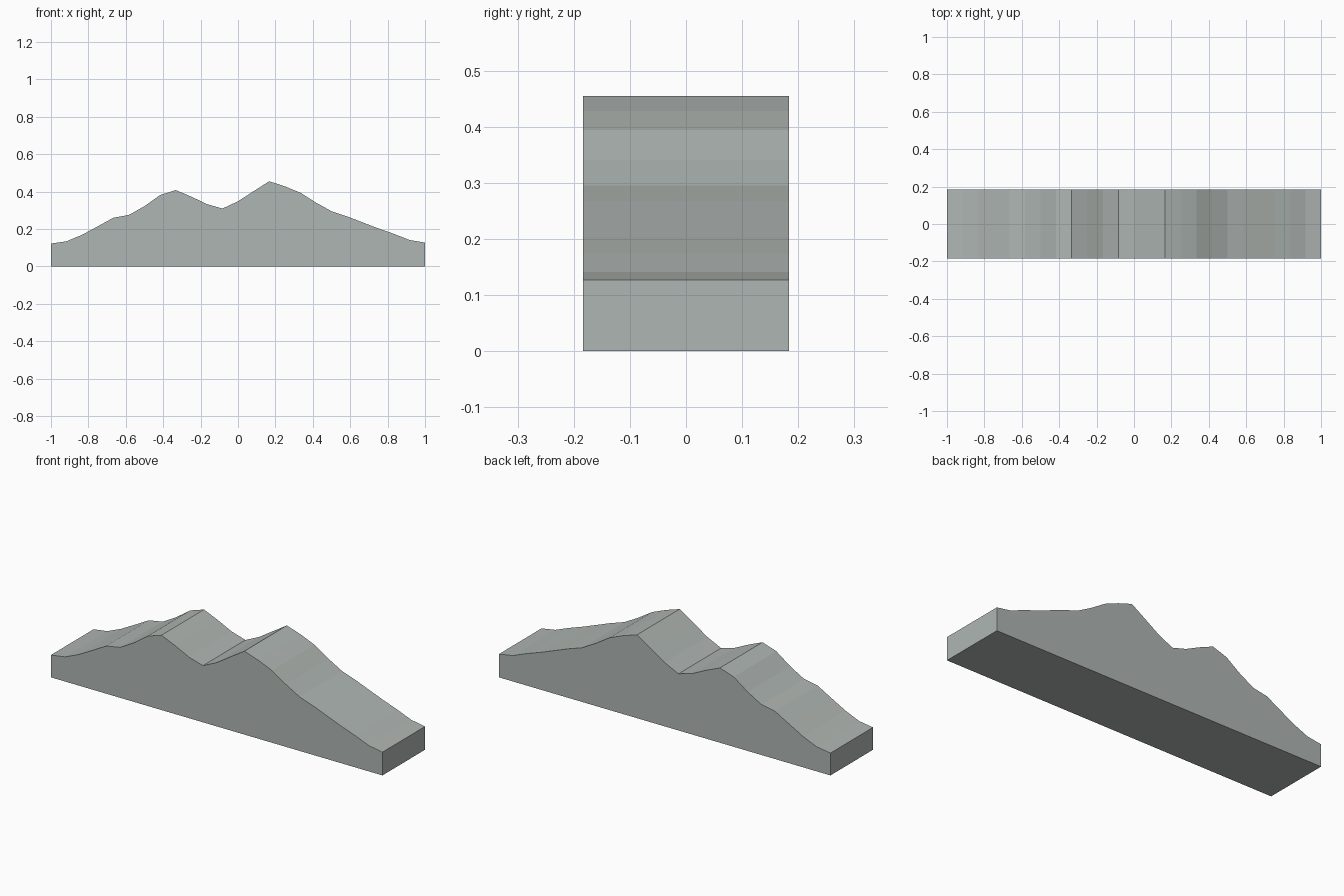
import bpy, bmesh

if "Cube" in bpy.data.objects:
    bpy.data.objects.remove(bpy.data.objects["Cube"])

HALF_DEPTH = 0.1835

# Ridge heights at even steps from x = -1 to x = 1
heights = [0.122, 0.134, 0.169, 0.214, 0.260, 0.275, 0.322, 0.381, 0.408,
           0.373, 0.333, 0.309, 0.348, 0.402, 0.455, 0.428, 0.394, 0.341,
           0.295, 0.267, 0.235, 0.203, 0.174, 0.141, 0.127]
step = 2 / (len(heights) - 1)

# Closed profile: flat base plus the ridge line
profile = [(-1 + i * step, h) for i, h in enumerate(heights)]
profile += [(1, 0), (-1, 0)]

# Extrude the profile through the depth
bm = bmesh.new()
face = bm.faces.new([bm.verts.new((x, -HALF_DEPTH, z)) for x, z in profile])
result = bmesh.ops.extrude_face_region(bm, geom=[face], use_keep_orig=True)
back = [v for v in result["geom"] if isinstance(v, bmesh.types.BMVert)]
bmesh.ops.translate(bm, verts=back, vec=(0, 2 * HALF_DEPTH, 0))
bmesh.ops.recalc_face_normals(bm, faces=bm.faces)

mesh = bpy.data.meshes.new("mountain_ridge")
bm.to_mesh(mesh)
bm.free()
ridge = bpy.data.objects.new("mountain_ridge", mesh)
bpy.context.collection.objects.link(ridge)

# Dark green-grey stone
stone = bpy.data.materials.new("stone")
stone.diffuse_color = (0.43, 0.47, 0.45, 1)
stone.use_nodes = True
stone.node_tree.nodes["Principled BSDF"].inputs["Base Color"].default_value = stone.diffuse_color
mesh.materials.append(stone)
